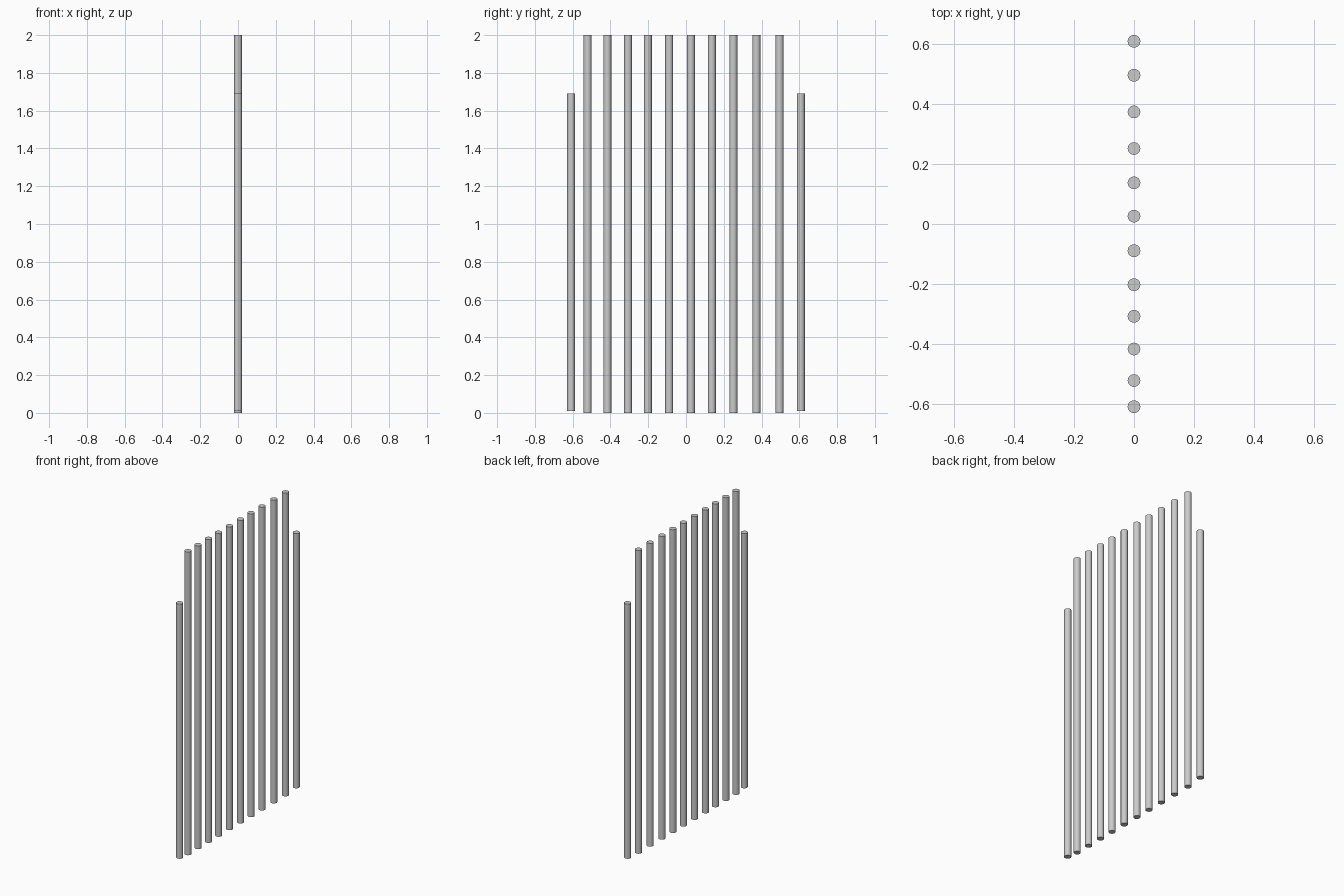
import bpy

if "Cube" in bpy.data.objects:
    bpy.data.objects.remove(bpy.data.objects["Cube"])

RADIUS = 0.021


def bar(name, y, z0, z1):
    bpy.ops.mesh.primitive_cylinder_add(
        vertices=32, radius=RADIUS, depth=z1 - z0, location=(0, y, (z0 + z1) / 2))
    ob = bpy.context.object
    ob.name = name
    bpy.ops.object.shade_smooth_by_angle()


# tall inner bars, slightly uneven spacing
for i, y in enumerate((-0.521, -0.416, -0.307, -0.202, -0.089,
                       0.026, 0.137, 0.251, 0.373, 0.495)):
    bar(f"tall_bar_{i + 1}", y, 0.0, 2.0)

# shorter bars at both ends
for name, y in (("short_bar_front", -0.608), ("short_bar_back", 0.608)):
    bar(name, y, 0.01, 1.69)
